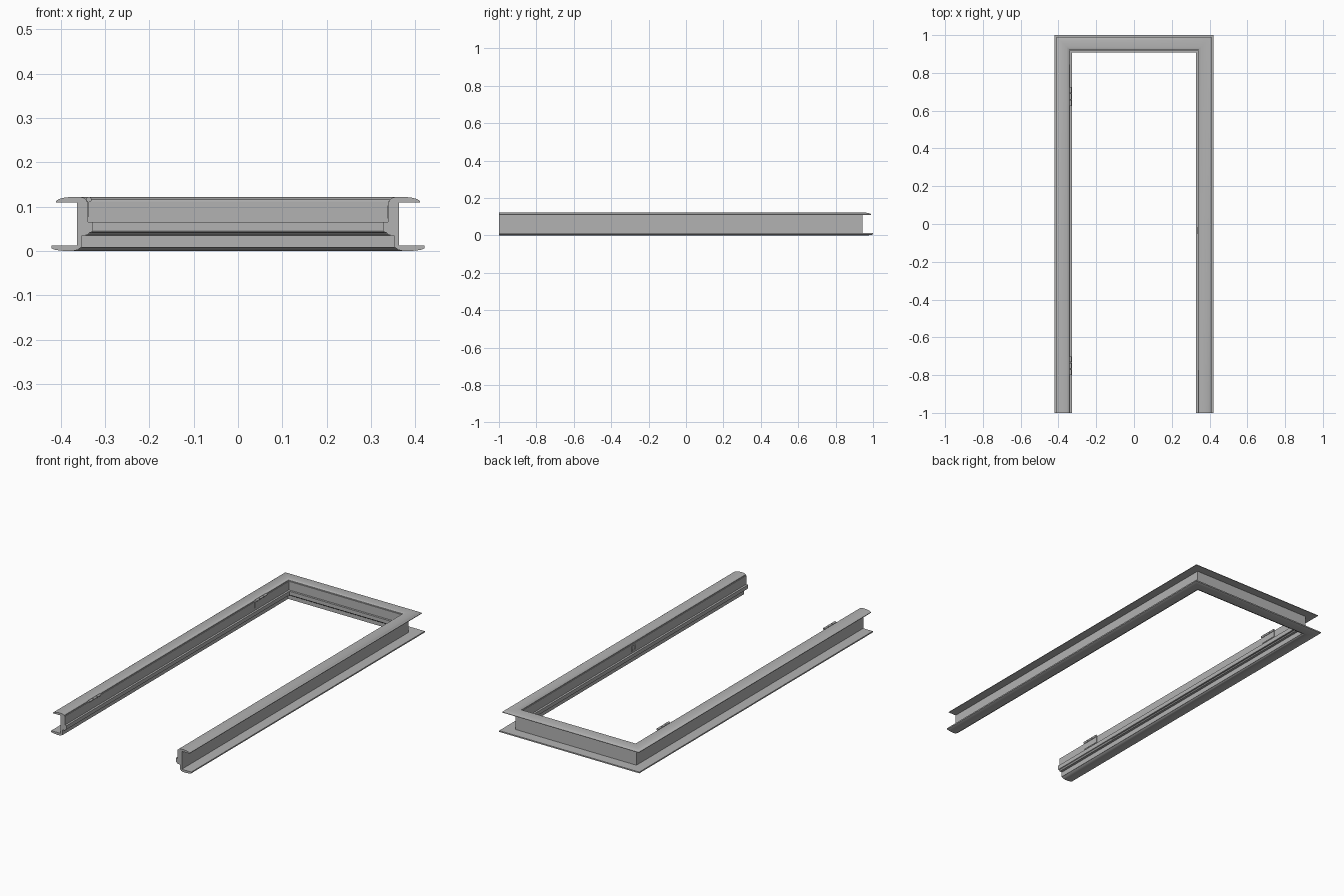
import bpy, bmesh, math
from mathutils import Matrix

cube = bpy.data.objects.get("Cube")
if cube:
    bpy.data.objects.remove(cube, do_unlink=True)

grey = bpy.data.materials.new("plain grey")
grey.use_nodes = True
grey.diffuse_color = (0.45, 0.45, 0.45, 1)
grey.node_tree.nodes["Principled BSDF"].inputs["Base Color"].default_value = (0.45, 0.45, 0.45, 1)

HEAD = 0.58      # head bar lies at this y plus the offset from the centre line


def finish(name, bm, smooth=True):
    bmesh.ops.recalc_face_normals(bm, faces=bm.faces)
    mesh = bpy.data.meshes.new(name)
    bm.to_mesh(mesh)
    bm.free()
    mesh.materials.append(grey)
    obj = bpy.data.objects.new(name, mesh)
    bpy.context.collection.objects.link(obj)
    if smooth:
        bpy.ops.object.select_all(action='DESELECT')
        obj.select_set(True)
        bpy.context.view_layer.objects.active = obj
        bpy.ops.object.shade_smooth_by_angle(angle=math.radians(30))
    return obj


def sweep(name, profile):
    """Run a (offset, height) section up one leg, across the head and down the other."""
    bm = bmesh.new()
    rings = []
    for side, at_head in ((-1, False), (-1, True), (1, True), (1, False)):
        rings.append([bm.verts.new((side * u, HEAD + u if at_head else -1, z))
                      for u, z in profile])
    n = len(profile)
    for a, b in zip(rings, rings[1:]):
        for i in range(n):
            j = (i + 1) % n
            bm.faces.new((a[i], a[j], b[j], b[i]))
    bm.faces.new(rings[0])
    bm.faces.new(rings[-1])
    return finish(name, bm)


def box(bm, size, centre):
    bmesh.ops.create_cube(bm, size=1, matrix=Matrix.Translation(centre) @ Matrix.Diagonal((*size, 1)))


# Jamb lining with its raised stop
sweep("jamb", [(.363, .008), (.363, .112), (.338, .112), (.338, .065),
               (.327, .065), (.327, .046), (.351, .046), (.351, .008)])

# Soft seal tucked under the stop
sweep("seal", [(.327, .046), (.329, .043), (.335, .041), (.339, .036),
               (.351, .035), (.351, .046)])

# Rounded casing on the upper face
sweep("upper_casing", [(.41, .11), (.41, .113), (.404, .117), (.393, .12), (.378, .122),
                       (.356, .122), (.347, .12), (.342, .116), (.341, .11)])

# Rounded casing on the lower face
sweep("lower_casing", [(.42, .013), (.42, .006), (.413, .003), (.4, .001), (.385, 0),
                       (.372, 0), (.361, .003), (.354, .008), (.352, .013)])

# Hinges on the right leg: three knuckles and a leaf
for place, y in (("upper", .675), ("lower", -.75)):
    bm = bmesh.new()
    for step in (-1, 0, 1):
        bmesh.ops.create_cone(
            bm, cap_ends=True, segments=16, radius1=.006, radius2=.006, depth=.03,
            matrix=Matrix.Translation((-.336, y + step * .034, .116)) @ Matrix.Rotation(math.pi / 2, 4, 'X'))
    box(bm, (.003, .098, .034), (-.3375, y, .095))
    finish(place + "_hinge", bm)

# Strike plate on the left leg, built as a thin rim around a recess
bm = bmesh.new()
for s in (-1, 1):
    box(bm, (.002, .006, .03), (.3375, -.035 + s * .015, .088))
    box(bm, (.002, .024, .006), (.3375, -.035, .088 + s * .012))
finish("strike_plate", bm, smooth=False)
